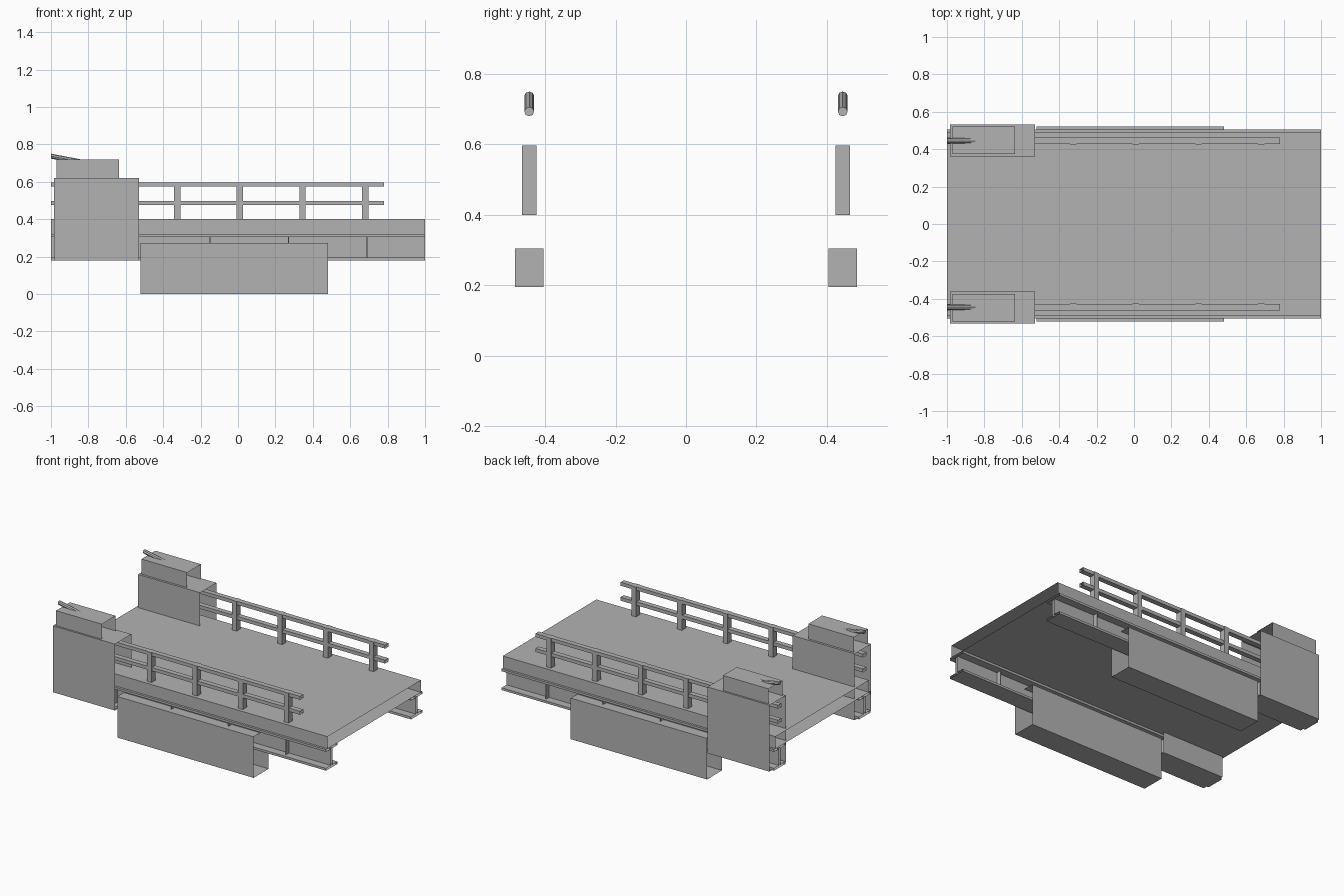
import bpy
import bmesh
from math import cos, sin, tau
from mathutils import Vector

cube = bpy.data.objects.get("Cube")
if cube:
    bpy.data.objects.remove(cube, do_unlink=True)

# Plain grey finish
GREY = (0.45, 0.45, 0.45, 1)
paint = bpy.data.materials.new("grey_steel")
paint.use_nodes = True
paint.diffuse_color = GREY
paint.node_tree.nodes["Principled BSDF"].inputs["Base Color"].default_value = GREY


def sleeve(name, profile, x0, x1, capped=False, drop=0, mirror=True):
    """Run a (y, z) profile along x, lowering it by drop; ends stay open unless capped."""
    bm = bmesh.new()
    start = [bm.verts.new((x0, y, z)) for y, z in profile]
    end = [bm.verts.new((x1, y, z - drop)) for y, z in profile]
    n = len(profile)
    for i in range(n):
        j = (i + 1) % n
        bm.faces.new((start[i], start[j], end[j], end[i]))
    if capped:
        bm.faces.new(start[::-1])
        bm.faces.new(end)
    bmesh.ops.recalc_face_normals(bm, faces=bm.faces)
    mesh = bpy.data.meshes.new(name)
    bm.to_mesh(mesh)
    bm.free()
    mesh.materials.append(paint)
    obj = bpy.data.objects.new(name, mesh)
    bpy.context.collection.objects.link(obj)
    if mirror:
        mod = obj.modifiers.new("both_sides", 'MIRROR')
        mod.use_axis = (False, True, False)
        mod.use_mirror_merge = False
    return obj


def rect(y0, y1, z0, z1):
    return [(y0, z0), (y1, z0), (y1, z1), (y0, z1)]


MID = 0.445  # centre line of beams and railings

# Deck slab
sleeve("deck", rect(-0.49, 0.49, 0.32, 0.40), -1, 1, mirror=False)

# I-beams along both edges
half = [(0.008, 0.195), (0.06, 0.195), (0.06, 0.18)]
lower_right = [(MID + y, z) for y, z in half]
lower_left = [(MID - y, z) for y, z in reversed(half)]
upper_left = [(y, 0.5 - z) for y, z in reversed(lower_left)]
upper_right = [(y, 0.5 - z) for y, z in reversed(lower_right)]
sleeve("edge_beam", lower_right + lower_left + upper_left + upper_right, -1, 1)

# Web stiffeners
for i in range(4):
    x = 0.69 - 0.42 * i
    sleeve(f"stiffener_{i + 1}", rect(0.405, 0.485, 0.195, 0.305),
           x - 0.002, x + 0.002, capped=True)

# Low side boxes
sleeve("side_box", rect(0.365, 0.522, 0.003, 0.275), -0.52, 0.48)
bpy.data.objects["side_box"].location.z = -0.003

# Cabinets at one end, each with a smaller box on top
sleeve("cabinet", rect(0.36, 0.532, 0.18, 0.62), -0.985, -0.53)
sleeve("cabinet_top", rect(0.375, 0.52, 0.62, 0.72), -0.97, -0.635)

# Tilted levers
lever = [(MID + 0.014 * cos(tau * i / 8), 0.737 + 0.013 * sin(tau * i / 8))
         for i in range(8)]
sleeve("lever", lever, -1, -0.77, capped=True, drop=0.044)

# Railings
for name, z in (("top_rail", 0.574), ("middle_rail", 0.475)):
    sleeve(name, rect(0.428, 0.462, z, z + 0.023), -1, 0.78)
for i in range(5):
    x = 0.68 - 0.335 * i
    sleeve(f"rail_post_{i + 1}", rect(0.424, 0.466, 0.4, 0.597),
           x - 0.017, x + 0.017, capped=True)
